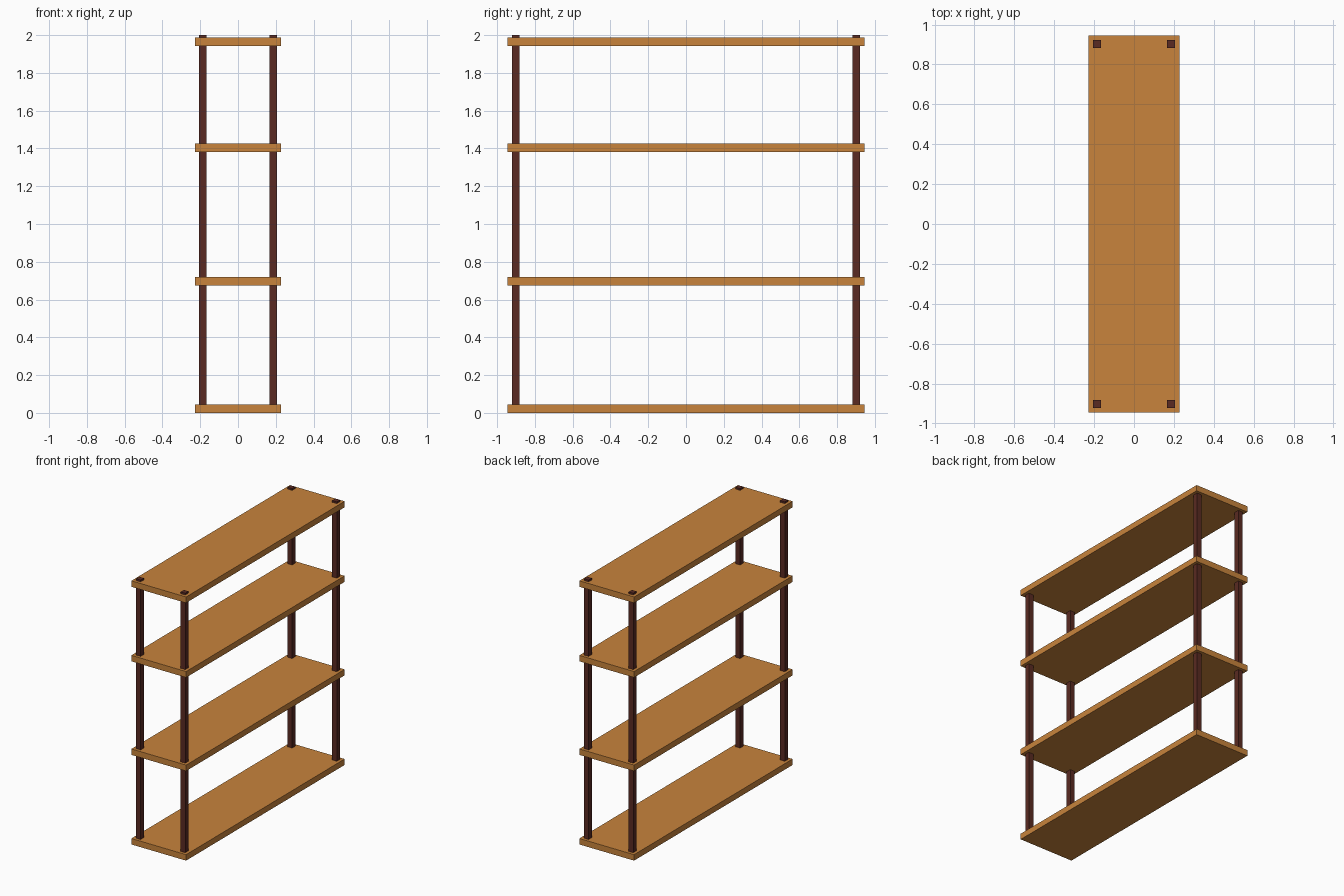
import bpy

if "Cube" in bpy.data.objects:
    bpy.data.objects.remove(bpy.data.objects["Cube"])


def material(name, color):
    m = bpy.data.materials.new(name)
    m.diffuse_color = color
    m.use_nodes = True
    m.node_tree.nodes["Principled BSDF"].inputs["Base Color"].default_value = m.diffuse_color
    return m


def box(name, center, size, mat):
    bpy.ops.mesh.primitive_cube_add(size=1, location=center)
    ob = bpy.context.object
    ob.name = name
    ob.scale = size
    bpy.ops.object.transform_apply(location=False, rotation=False, scale=True)
    ob.data.materials.append(mat)
    return ob


shelf_wood = material("shelf_wood", (0.58, 0.23, 0.045, 1))
post_wood = material("post_wood", (0.10, 0.023, 0.016, 1))

# Four overhanging shelf boards, given by their undersides
THICK = 0.045
levels = {"bottom": 0.0, "lower": 0.675, "upper": 1.38, "top": 1.942}
for label, z in levels.items():
    box(f"{label}_shelf", (0, 0, z + THICK / 2), (0.456, 1.888, THICK), shelf_wood)

# Square corner posts, seated in the bottom board and poking out of the top one
POST_BASE, POST_TOP = 0.02, 2.0
for side, sx in (("left", -1), ("right", 1)):
    for end, sy in (("front", -1), ("back", 1)):
        box(f"{end}_{side}_post",
            (sx * 0.186, sy * 0.902, (POST_BASE + POST_TOP) / 2),
            (0.039, 0.039, POST_TOP - POST_BASE), post_wood)
